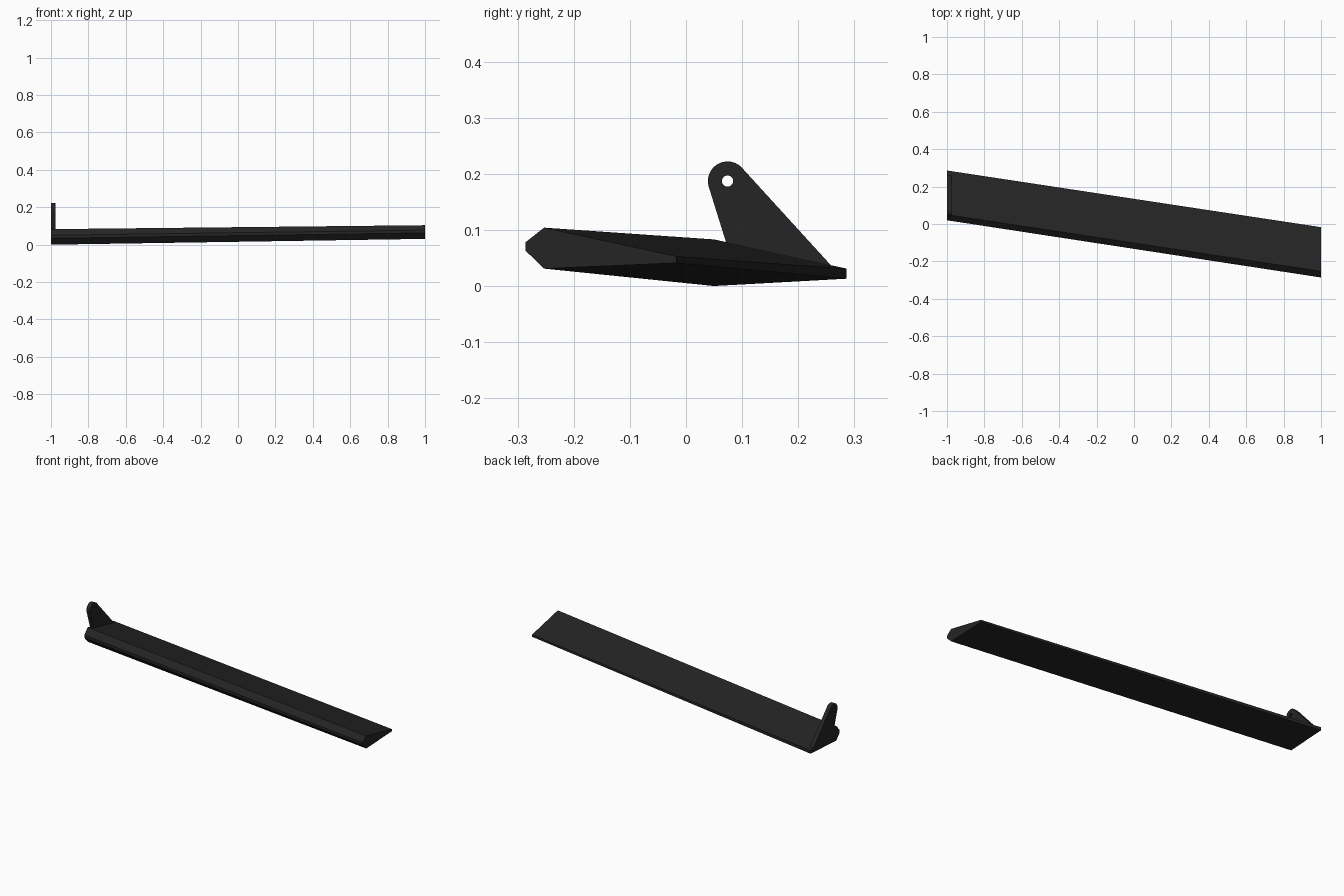
import bpy, bmesh, math

if "Cube" in bpy.data.objects:
    bpy.data.objects.remove(bpy.data.objects["Cube"])

black = bpy.data.materials.new("matte black")
black.diffuse_color = (0.018, 0.018, 0.018, 1)
black.use_nodes = True
black.node_tree.nodes["Principled BSDF"].inputs["Base Color"].default_value = black.diffuse_color


def finish(bm, name):
    bmesh.ops.recalc_face_normals(bm, faces=bm.faces)
    mesh = bpy.data.meshes.new(name)
    bm.to_mesh(mesh)
    bm.free()
    mesh.materials.append(black)
    obj = bpy.data.objects.new(name, mesh)
    bpy.context.collection.objects.link(obj)
    return obj


# Swept blade: one (y, z) section at each tip, lofted together
left = [(0.02, 0.05), (0.05, 0.083), (0.286, 0.031), (0.286, 0.013),
        (0.05, 0.0), (0.02, 0.034)]
right = [(-0.286, 0.078), (-0.253, 0.104), (-0.017, 0.053), (-0.017, 0.041),
         (-0.253, 0.031), (-0.286, 0.063)]
bm = bmesh.new()
a = [bm.verts.new((-1, y, z)) for y, z in left]
b = [bm.verts.new((1, y, z)) for y, z in right]
bm.faces.new(a)
bm.faces.new(b)
for i in range(6):
    j = (i + 1) % 6
    bm.faces.new((a[i], a[j], b[j], b[i]))
finish(bm, "swept_blade")

# Mounting lug: rounded top with a pin hole, standing on the left tip
CY, CZ, R, HOLE, THICK = 0.074, 0.187, 0.035, 0.01, 0.024


def arc(radius, start, end, n):
    angles = [math.radians(start + (end - start) * i / n) for i in range(n + 1)]
    return [(CY + radius * math.cos(t), CZ + radius * math.sin(t)) for t in angles]


outline = arc(R, 42, 197, 20) + [(0.072, 0.076), (0.26, 0.035)]
hole = arc(HOLE, 0, 360, 24)[:-1]
bm = bmesh.new()
edges = []
for loop in (outline, hole):
    vs = [bm.verts.new((-1, y, z)) for y, z in loop]
    edges += [bm.edges.new((vs[i - 1], vs[i])) for i in range(len(vs))]
bmesh.ops.triangle_fill(bm, edges=edges, use_beauty=True, normal=(1, 0, 0))
ext = bmesh.ops.extrude_face_region(bm, geom=bm.faces[:], use_keep_orig=True)
moved = [g for g in ext["geom"] if isinstance(g, bmesh.types.BMVert)]
bmesh.ops.translate(bm, verts=moved, vec=(THICK, 0, 0))
lug = finish(bm, "mounting_lug")
bpy.context.view_layer.objects.active = lug
lug.select_set(True)
bpy.ops.object.shade_smooth_by_angle(angle=math.radians(30))
